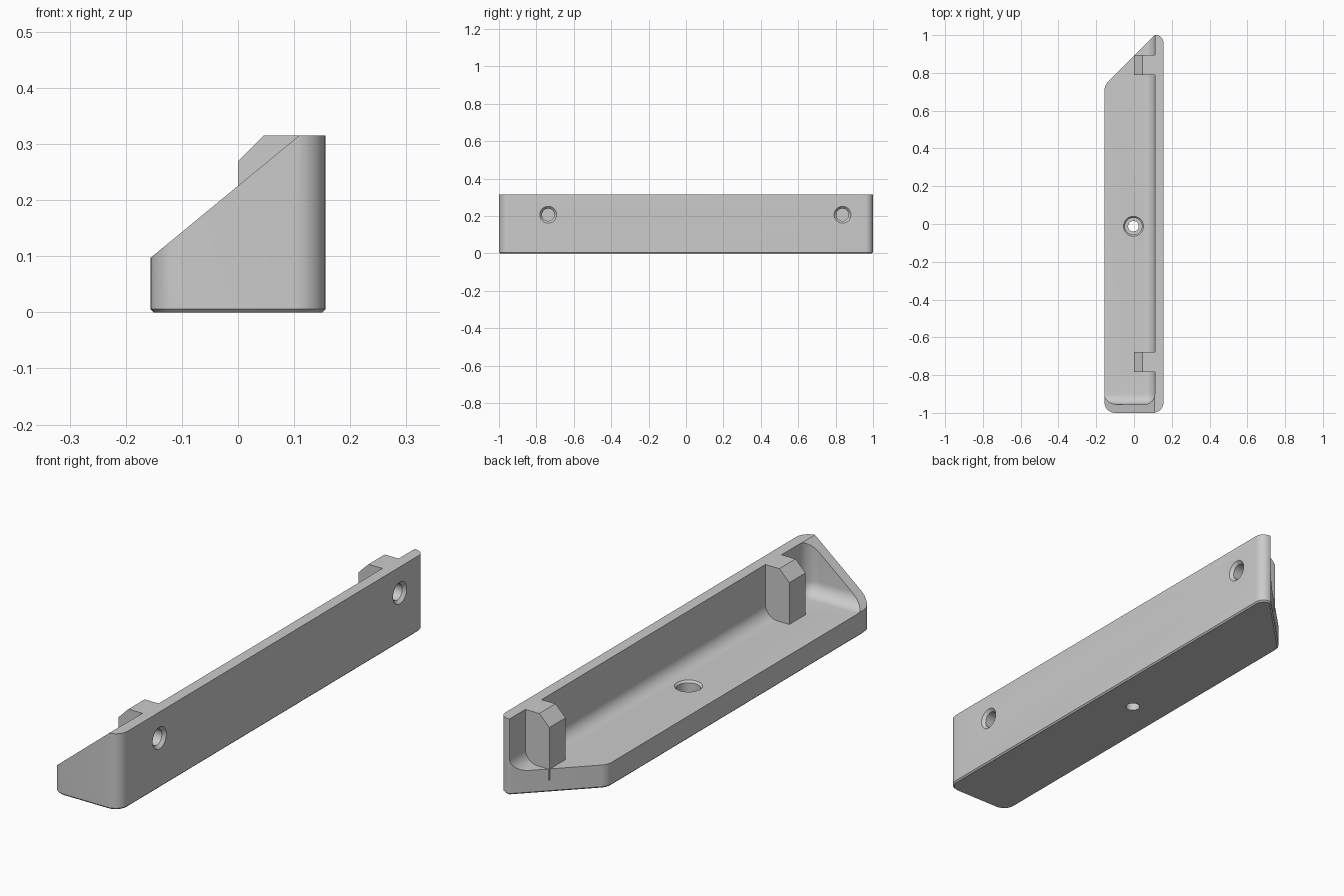
import bpy
import bmesh
from math import sin, cos, pi, radians
from mathutils import Vector, Matrix

if "Cube" in bpy.data.objects:
    bpy.data.objects.remove(bpy.data.objects["Cube"])

grey = bpy.data.materials.new("plain grey")
grey.use_nodes = True
grey.diffuse_color = (0.6, 0.6, 0.6, 1)
grey.node_tree.nodes["Principled BSDF"].inputs["Base Color"].default_value = (0.6, 0.6, 0.6, 1)

HALF = 0.156      # half width
TOP = 0.315       # height of the long wall
FLOOR = 0.096     # upper face of the base
WALL = 0.11       # inner face of the long wall
END = -0.955      # inner face of the end wall
HOOK_YS = (-0.73, 0.842)


def make_object(name, bm):
    bmesh.ops.recalc_face_normals(bm, faces=bm.faces)
    mesh = bpy.data.meshes.new(name)
    bm.to_mesh(mesh)
    bm.free()
    mesh.materials.append(grey)
    obj = bpy.data.objects.new(name, mesh)
    bpy.context.collection.objects.link(obj)
    return obj


def prism(points, push):
    """Closed bmesh from a planar outline pushed along a vector."""
    bm = bmesh.new()
    face = bm.faces.new([bm.verts.new(p) for p in points])
    new = bmesh.ops.extrude_face_region(bm, geom=[face])["geom"]
    bmesh.ops.translate(bm, vec=push, verts=[v for v in new if isinstance(v, bmesh.types.BMVert)])
    bmesh.ops.recalc_face_normals(bm, faces=bm.faces)
    return bm


def rounded(corners, steps=8):
    """Replace each (x, y, radius) corner by an arc."""
    out = []
    for i, (x, y, r) in enumerate(corners):
        p = Vector((x, y, 0))
        a = (Vector((*corners[i - 1][:2], 0)) - p).normalized()
        b = (Vector((*corners[(i + 1) % len(corners)][:2], 0)) - p).normalized()
        half = a.angle(b) / 2
        centre = p + (a + b).normalized() * (r / sin(half))
        start = p + a * (r * cos(half) / sin(half)) - centre
        turn = pi - 2 * half
        for k in range(steps + 1):
            out.append(centre + Matrix.Rotation(turn * k / steps, 3, 'Z') @ start)
    return out


def lathe(name, profile, matrix, sides=40):
    """Turned cutter from (radius, height) points, closed at both ends."""
    bm = bmesh.new()
    rings = [[bm.verts.new((r * cos(2 * pi * k / sides), r * sin(2 * pi * k / sides), h))
              for k in range(sides)] for r, h in profile]
    for low, high in zip(rings, rings[1:]):
        for k in range(sides):
            n = (k + 1) % sides
            bm.faces.new((low[k], low[n], high[n], high[k]))
    bm.faces.new(rings[0])
    bm.faces.new(rings[-1])
    bm.transform(matrix)
    return make_object(name, bm)


def combine(target, tool, operation):
    mod = target.modifiers.new(operation.title(), 'BOOLEAN')
    mod.object, mod.operation, mod.solver = tool, operation, 'EXACT'
    bpy.context.view_layer.objects.active = target
    bpy.ops.object.modifier_apply(modifier=mod.name)
    bpy.data.objects.remove(tool)


# Outer body: rounded outline with one slanted end and a chamfered underside
outline = rounded([(-HALF, -1, 0.055), (HALF, -1, 0.055), (HALF, 1, 0.04),
                   (WALL, 1, 0.008), (-HALF, WALL and 0.734, 0.06)])
bm = prism(outline, (0, 0, TOP))
rim = [e for e in bm.edges if all(v.co.z < 0.001 for v in e.verts)]
bmesh.ops.bevel(bm, geom=rim, offset=0.006, segments=1, affect='EDGES')
body = make_object("bracket_body", bm)

# Tray hollow, filleted along the two walls and their shared corner
bm = prism([(-0.4, END, FLOOR), (WALL, END, FLOOR), (WALL, 1.3, FLOOR), (-0.4, 1.3, FLOOR)],
           (0, 0, 0.5))


def inner_planes(edge):
    on = lambda axis, value: all(abs(v.co[axis] - value) < 1e-4 for v in edge.verts)
    return on(0, WALL) + on(1, END) + on(2, FLOOR)


bmesh.ops.bevel(bm, geom=[e for e in bm.edges if inner_planes(e) == 2],
                offset=0.055, segments=8, profile=0.5, affect='EDGES')
combine(body, make_object("hollow_cutter", bm), 'DIFFERENCE')

# Sloping top of the end wall
slope = (TOP - FLOOR) / (WALL + HALF)
bm = prism([(-0.4, -1.2, FLOOR - slope * (0.4 - HALF) + 0.001),
            (WALL + 0.1 , -1.2, TOP + slope * 0.1 + 0.001), (-0.4, -1.2, 0.6)], (0, 2.4, 0))
combine(body, make_object("slope_cutter", bm), 'DIFFERENCE')

# Two chamfered hook blocks against the long wall
for y in HOOK_YS:
    bm = prism([(0, y - 0.053, 0.05), (0.13, y - 0.053, 0.05), (0.13, y - 0.053, TOP),
                (0.046, y - 0.053, TOP), (0, y - 0.053, TOP - 0.046)], (0, 0.106, 0))
    combine(body, make_object("hook_block", bm), 'UNION')

# Blind screw holes through the long wall, with chamfered mouths
for y in (-0.737, 0.837):
    place = Matrix.Translation((HALF, y, 0.207)) @ Matrix.Rotation(radians(90), 4, 'Y')
    combine(body, lathe("side_hole_cutter", [(0.033, -0.1), (0.033, -0.012), (0.045, 0), (0.045, 0.05)],
                        place), 'DIFFERENCE')

# Stepped screw hole through the base
combine(body, lathe("base_hole_cutter",
                    [(0.028, -0.05), (0.028, 0.045), (0.045, 0.045), (0.045, FLOOR - 0.008),
                     (0.053, FLOOR), (0.053, FLOOR + 0.05)],
                    Matrix.Translation((-0.003, -0.012, 0))), 'DIFFERENCE')

# Smooth fillets, crisp edges
bpy.ops.object.select_all(action='DESELECT')
body.select_set(True)
bpy.context.view_layer.objects.active = body
bpy.ops.object.shade_smooth_by_angle(angle=radians(30))
